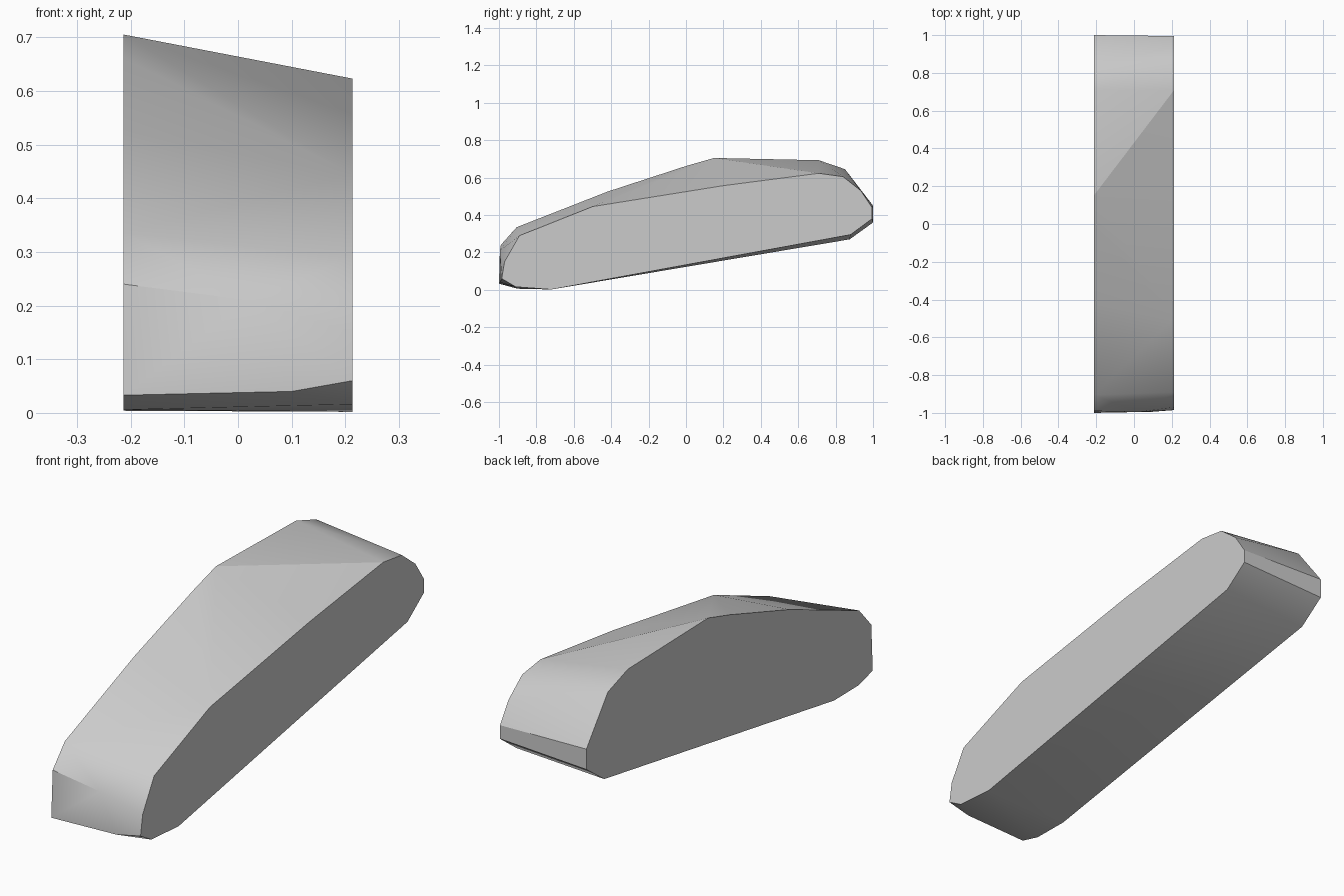
import bpy
import bmesh
import math

cube = bpy.data.objects.get("Cube")
if cube:
    bpy.data.objects.remove(cube, do_unlink=True)

# Plain grey material
grey = bpy.data.materials.new("plain grey")
grey.use_nodes = True
colour = (0.6, 0.6, 0.6, 1)
grey.diffuse_color = colour
grey.node_tree.nodes["Principled BSDF"].inputs["Base Color"].default_value = colour

HALF = 0.213  # half of the width

# Side outlines as (y, z), clockwise from the lower front
left_side = [(-0.985, 0.06), (-0.97, 0.15), (-0.89, 0.29), (-0.5, 0.445),
             (0.2, 0.557), (0.71, 0.623), (0.84, 0.605), (0.935, 0.53),
             (0.995, 0.44), (0.995, 0.38), (0.88, 0.295), (-0.72, 0.002),
             (-0.91, 0.016)]
right_side = [(-1, 0.033), (-0.99, 0.24), (-0.905, 0.335), (-0.42, 0.525),
              (0, 0.662), (0.15, 0.705), (0.71, 0.693), (0.85, 0.645),
              (1, 0.45), (1, 0.36), (0.875, 0.27), (-0.73, 0.004),
              (-0.9, 0.006)]
# Slight bulge on the front end
front_bulge = [(0.1, -0.994, 0.04), (0.02, -0.995, 0.21)]

# Wedge-shaped body: the convex skin around both outlines
bm = bmesh.new()
for x, outline in ((HALF, left_side), (-HALF, right_side)):
    for y, z in outline:
        bm.verts.new((x, y, z))
for p in front_bulge:
    bm.verts.new(p)
hull = bmesh.ops.convex_hull(bm, input=bm.verts[:])
loose = [v for v in bm.verts if not v.link_faces]
bmesh.ops.delete(bm, geom=loose, context='VERTS')

# Merge the flat triangles of each side into one face
bmesh.ops.dissolve_limit(bm, angle_limit=math.radians(0.5),
                         verts=bm.verts[:], edges=bm.edges[:])
bmesh.ops.recalc_face_normals(bm, faces=bm.faces[:])
for f in bm.faces:
    f.smooth = True

# Crisp diagonal ridge across the top
for e in bm.edges:
    a, b = sorted(e.verts, key=lambda v: v.co.x)
    if (b.co.x - a.co.x > HALF and abs(a.co.y - 0.15) < 0.01
            and abs(b.co.y - 0.71) < 0.01):
        e.smooth = False

mesh = bpy.data.meshes.new("wedge_body")
bm.to_mesh(mesh)
bm.free()
mesh.materials.append(grey)
body = bpy.data.objects.new("wedge_body", mesh)
bpy.context.collection.objects.link(body)

# Smooth shading with sharp side rims
bpy.ops.object.select_all(action='DESELECT')
body.select_set(True)
bpy.context.view_layer.objects.active = body
bpy.ops.object.shade_smooth_by_angle(angle=math.radians(30), keep_sharp_edges=True)
